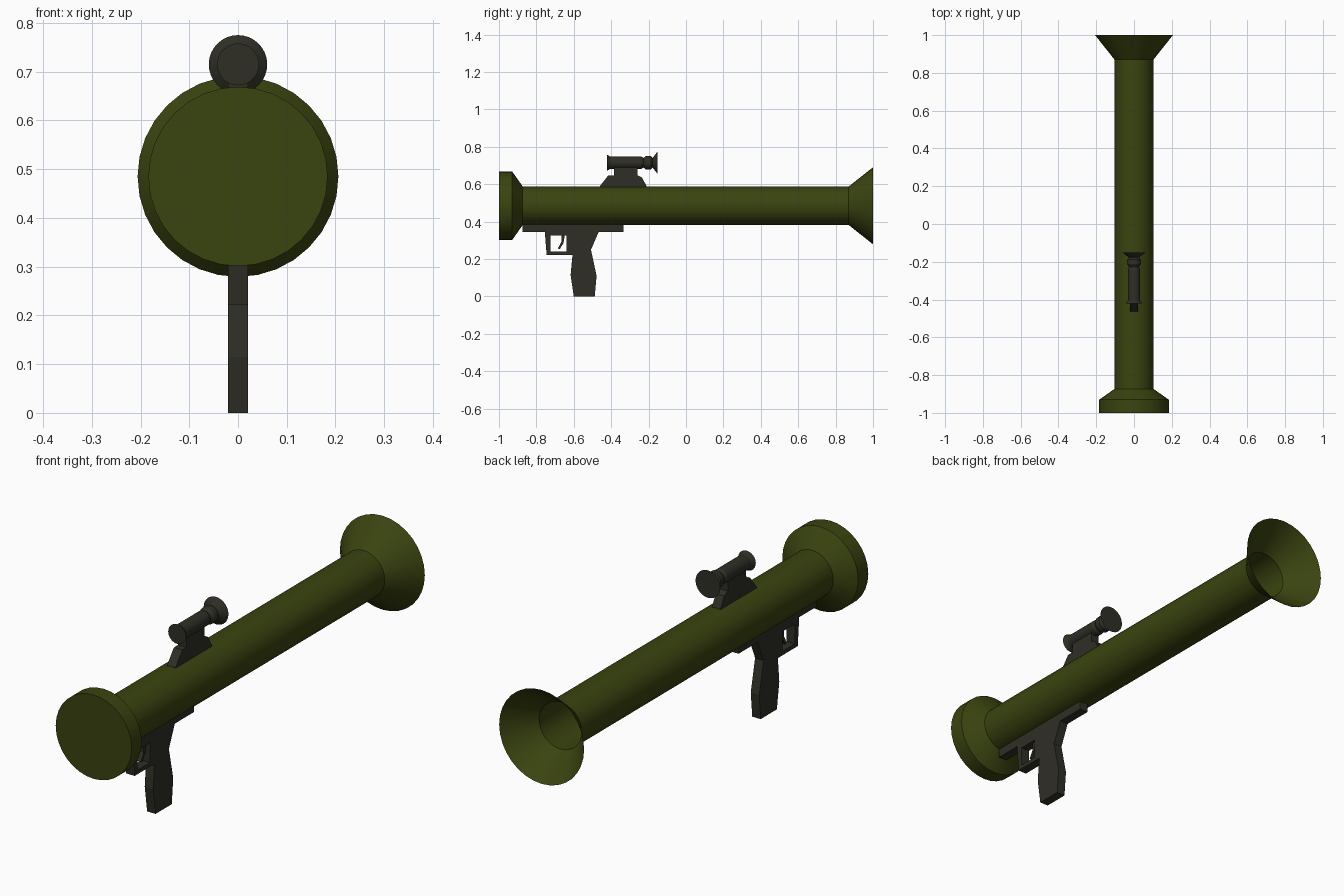
import bpy, bmesh, math

cube = bpy.data.objects.get("Cube")
if cube:
    bpy.data.objects.remove(cube, do_unlink=True)


def material(name, rgb):
    mat = bpy.data.materials.new(name)
    mat.use_nodes = True
    color = (*rgb, 1)
    mat.diffuse_color = color
    bsdf = mat.node_tree.nodes["Principled BSDF"]
    bsdf.inputs["Base Color"].default_value = color
    bsdf.inputs["Roughness"].default_value = 0.8
    return mat


olive = material("olive green", (0.042, 0.057, 0.005))
gunmetal = material("dark grey", (0.028, 0.028, 0.019))


def finish(name, bm, mat, smooth=False):
    mesh = bpy.data.meshes.new(name)
    bm.to_mesh(mesh)
    bm.free()
    mesh.materials.append(mat)
    obj = bpy.data.objects.new(name, mesh)
    bpy.context.collection.objects.link(obj)
    if smooth:
        bpy.ops.object.select_all(action="DESELECT")
        obj.select_set(True)
        bpy.context.view_layer.objects.active = obj
        bpy.ops.object.shade_smooth_by_angle(angle=math.radians(25))
    return obj


def lathe(name, profile, z, sides, mat, close_back):
    """Turn (y, radius) pairs around a lengthwise axis at height z."""
    bm = bmesh.new()
    rings = []
    for y, r in profile:
        angles = [2 * math.pi * i / sides for i in range(sides)]
        rings.append([bm.verts.new((r * math.cos(a), y, z + r * math.sin(a))) for a in angles])
    for a, b in zip(rings, rings[1:]):
        for i in range(sides):
            j = (i + 1) % sides
            bm.faces.new((a[i], b[i], b[j], a[j]))
    bm.faces.new(rings[0])
    if close_back:
        bm.faces.new(rings[-1][::-1])
    return finish(name, bm, mat, True)


def plate(name, outline, half_width, mat):
    """Extrude a (y, z) side outline across x."""
    bm = bmesh.new()
    face = bm.faces.new([bm.verts.new((-half_width, y, z)) for y, z in outline])
    new = bmesh.ops.extrude_face_region(bm, geom=[face])["geom"]
    verts = [v for v in new if isinstance(v, bmesh.types.BMVert)]
    bmesh.ops.translate(bm, verts=verts, vec=(2 * half_width, 0, 0))
    bmesh.ops.recalc_face_normals(bm, faces=bm.faces)
    return finish(name, bm, mat)


# Hollow launch tube: closed front cap, open rear flare
lathe("launch_tube", [(-1, 0.184), (-0.93, 0.184), (-0.873, 0.103),
                      (0.87, 0.103), (1, 0.206)], 0.485, 32, olive, False)

# Sight: front rim, body, collar and eyepiece flare
lathe("sight_scope", [(-0.422, 0.043), (-0.405, 0.033), (-0.24, 0.033), (-0.228, 0.026),
                      (-0.212, 0.037), (-0.188, 0.037), (-0.178, 0.026), (-0.152, 0.06)],
      0.715, 32, gunmetal, True)

# Stepped bracket under the sight
plate("sight_mount", [(-0.462, 0.575), (-0.462, 0.588), (-0.415, 0.648), (-0.385, 0.648),
                      (-0.385, 0.69), (-0.26, 0.69), (-0.26, 0.648), (-0.235, 0.636),
                      (-0.21, 0.588), (-0.21, 0.575)], 0.0205, gunmetal)

# Rail below the tube
plate("grip_rail", [(-0.875, 0.345), (-0.335, 0.345), (-0.335, 0.39), (-0.875, 0.39)],
      0.0205, gunmetal)

# Pistol grip
plate("pistol_grip", [(-0.64, 0.345), (-0.64, 0.222), (-0.607, 0.222), (-0.617, 0.115),
                      (-0.6, 0), (-0.488, 0), (-0.478, 0.11), (-0.508, 0.25),
                      (-0.467, 0.345)], 0.0205, gunmetal)

# Frame around the trigger
plate("trigger_guard", [(-0.755, 0.345), (-0.745, 0.222), (-0.64, 0.222), (-0.64, 0.24),
                        (-0.725, 0.24), (-0.725, 0.326), (-0.64, 0.326), (-0.64, 0.345)],
      0.0205, gunmetal)

# Curved trigger
plate("trigger", [(-0.665, 0.33), (-0.667, 0.29), (-0.685, 0.257), (-0.676, 0.252),
                  (-0.655, 0.285), (-0.648, 0.33)], 0.009, gunmetal)
